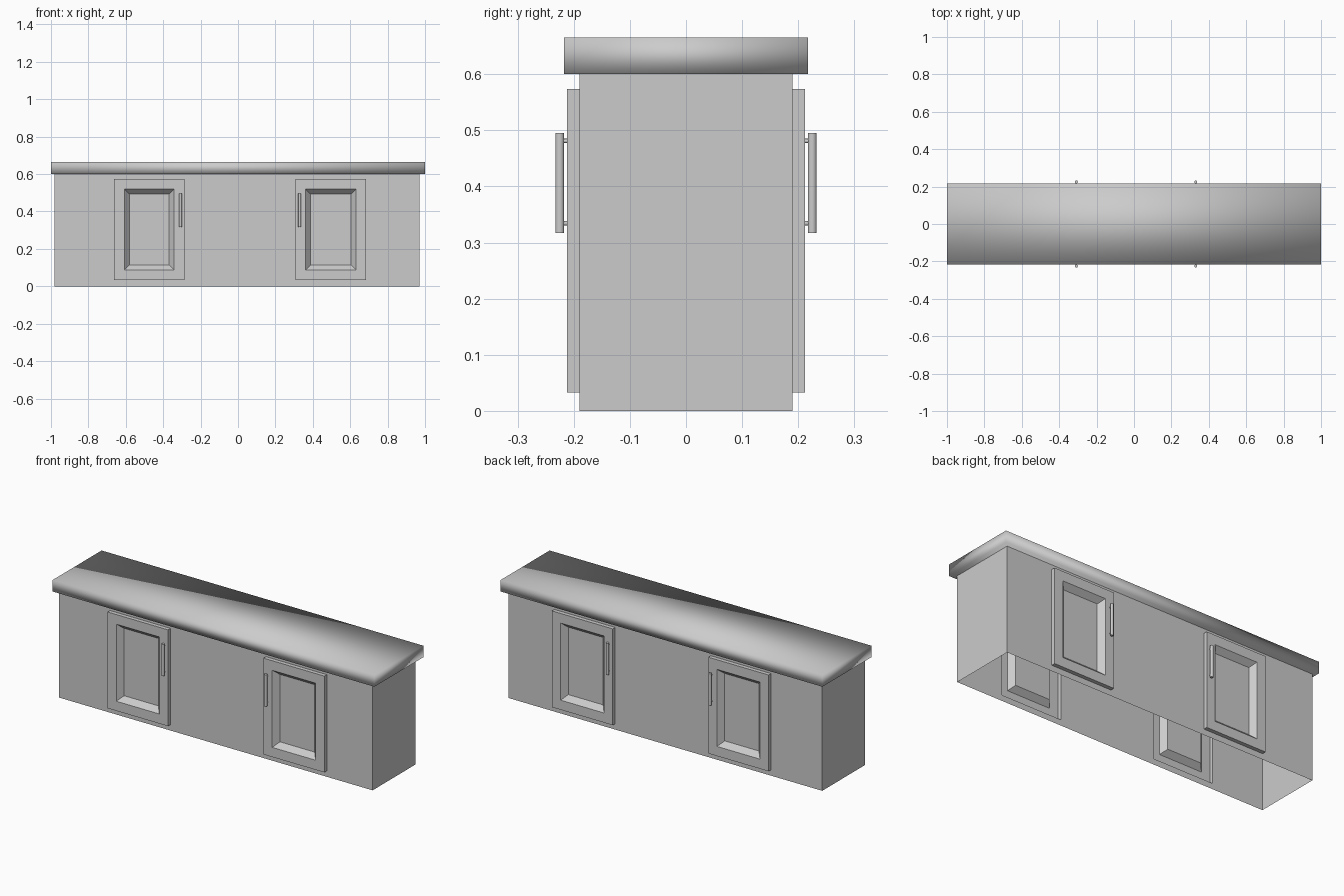
import bpy, bmesh
from mathutils import Matrix, Vector

cube = bpy.data.objects.get("Cube")
if cube:
    bpy.data.objects.remove(cube, do_unlink=True)

GREY = (0.6, 0.6, 0.6, 1.0)
mat = bpy.data.materials.new("plain_grey")
mat.use_nodes = True
mat.diffuse_color = GREY
mat.node_tree.nodes["Principled BSDF"].inputs["Base Color"].default_value = GREY


def finish(name, bm, smooth=False):
    mesh = bpy.data.meshes.new(name)
    bm.to_mesh(mesh)
    bm.free()
    mesh.materials.append(mat)
    for p in mesh.polygons:
        p.use_smooth = smooth
    obj = bpy.data.objects.new(name, mesh)
    bpy.context.collection.objects.link(obj)
    return obj


def ring(bm, x0, x1, z0, z1, y):
    return [bm.verts.new(c) for c in ((x0, y, z0), (x1, y, z0), (x1, y, z1), (x0, y, z1))]


def shrink(rect, m):
    return rect[0] + m, rect[1] - m, rect[2] + m, rect[3] - m


LEFT, RIGHT, MID, DEPTH, TOP = -0.98, 0.97, 0.01, 0.19, 0.602
DOOR_OUT, RECESS = 0.022, 0.03
DOORS = [((LEFT, MID), (-0.662, -0.287)), ((MID, RIGHT), (0.307, 0.685))]

# Cabinet shell, open underneath, with panelled doors raised from both long walls
bm = bmesh.new()
for side in (-1, 1):
    wall_y, door_y = side * DEPTH, side * (DEPTH + DOOR_OUT)
    for wall_x, door_x in DOORS:
        door = (*door_x, 0.033, 0.574)
        panel = shrink(door, 0.054)
        rings = [ring(bm, *wall_x, 0, TOP, wall_y),
                 ring(bm, *door, wall_y),
                 ring(bm, *door, door_y),
                 ring(bm, *panel, door_y),
                 ring(bm, *shrink(panel, 0.027), door_y - side * RECESS)]
        faces = []
        for a, b in zip(rings, rings[1:]):
            for i in range(4):
                j = (i + 1) % 4
                faces.append(bm.faces.new((a[i], a[j], b[j], b[i])))
        faces.append(bm.faces.new(rings[-1]))
        if side > 0:
            bmesh.ops.reverse_faces(bm, faces=faces)

# End walls and cabinet top
for x, s in ((LEFT, -1), (RIGHT, 1)):
    pts = [(x, -s * DEPTH, 0), (x, s * DEPTH, 0), (x, s * DEPTH, TOP), (x, -s * DEPTH, TOP)]
    bm.faces.new([bm.verts.new(p) for p in pts])
for x0, x1 in ((LEFT, MID), (MID, RIGHT)):
    pts = [(x0, -DEPTH, TOP), (x1, -DEPTH, TOP), (x1, DEPTH, TOP), (x0, DEPTH, TOP)]
    bm.faces.new([bm.verts.new(p) for p in pts])
bmesh.ops.remove_doubles(bm, verts=bm.verts, dist=0.0001)
finish("cabinet_body", bm)

# Countertop slab with soft shading
bm = bmesh.new()
bmesh.ops.create_cube(bm, size=1, matrix=Matrix.Translation((0, 0, 0.633))
                      @ Matrix.Diagonal((2, 0.434, 0.065, 1)))
finish("countertop", bm, smooth=True)


# Bar handles, each with two short posts
def rod(bm, a, b, radius, sides):
    a, b = Vector(a), Vector(b)
    turn = (b - a).to_track_quat('Z', 'Y').to_matrix().to_4x4()
    bmesh.ops.create_cone(bm, cap_ends=True, segments=sides, radius1=radius, radius2=radius,
                          depth=(b - a).length, matrix=Matrix.Translation((a + b) / 2) @ turn)


for side, place in ((-1, "front"), (1, "back")):
    for x, hand in ((-0.308, "right"), (0.33, "left")):
        bm = bmesh.new()
        y = side * 0.225
        rod(bm, (x, y, 0.317), (x, y, 0.495), 0.008, 16)
        for z in (0.334, 0.481):
            rod(bm, (x, side * 0.208, z), (x, y, z), 0.004, 12)
        handle = finish(f"{place}_{hand}_handle", bm)
        bpy.ops.object.select_all(action='DESELECT')
        handle.select_set(True)
        bpy.context.view_layer.objects.active = handle
        bpy.ops.object.shade_smooth_by_angle()
